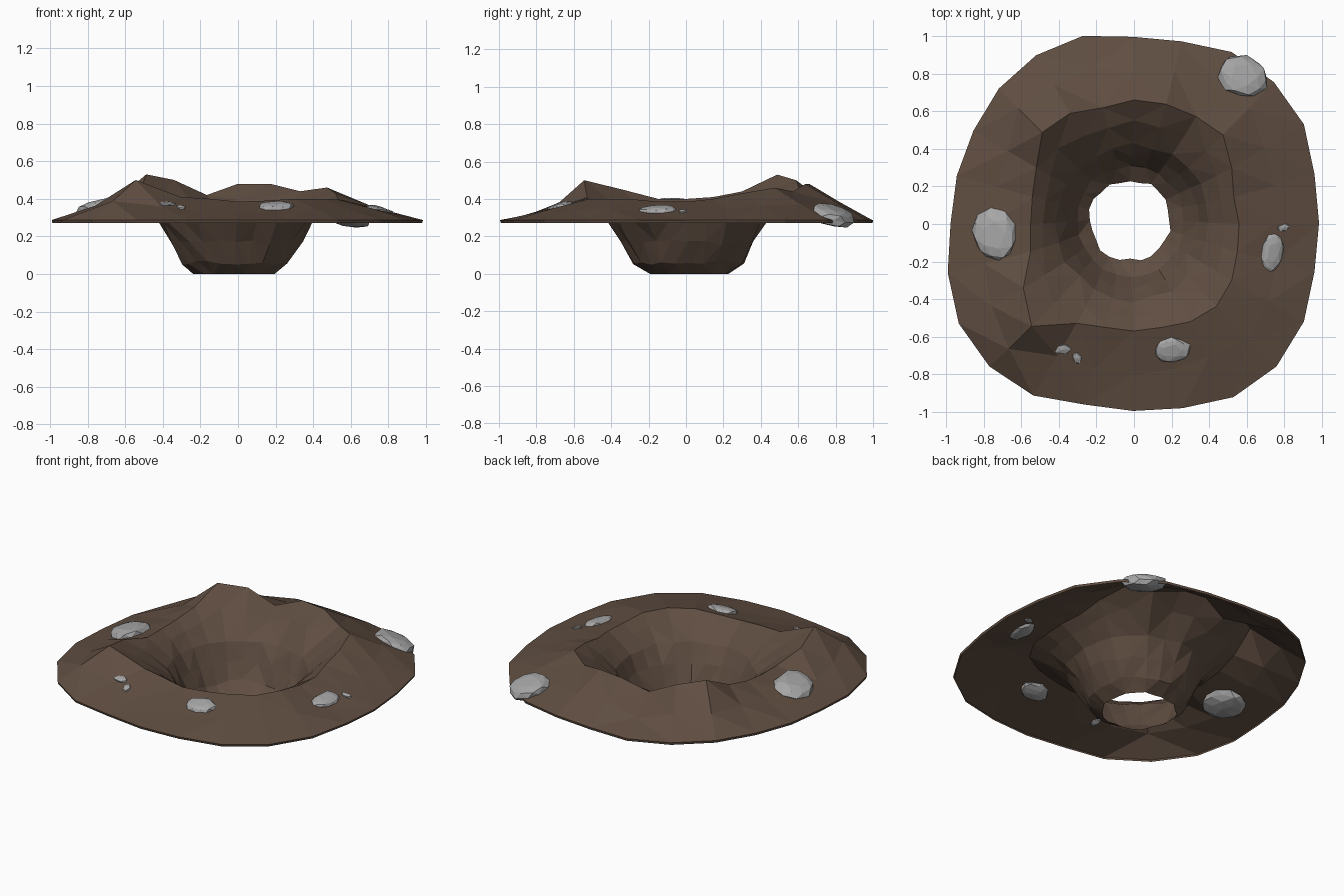
import bpy
import bmesh
import random
from math import sin, cos, tau
from mathutils import Vector
from mathutils.bvhtree import BVHTree

random.seed(4)

default_cube = bpy.data.objects.get("Cube")
if default_cube:
    bpy.data.objects.remove(default_cube, do_unlink=True)


def make_material(name, colour):
    material = bpy.data.materials.new(name)
    material.use_nodes = True
    material.diffuse_color = (*colour, 1)
    shader = material.node_tree.nodes["Principled BSDF"]
    shader.inputs["Base Color"].default_value = (*colour, 1)
    shader.inputs["Roughness"].default_value = 0.9
    return material


def add_object(name, bm, material):
    mesh = bpy.data.meshes.new(name)
    bm.to_mesh(mesh)
    mesh.materials.append(material)
    obj = bpy.data.objects.new(name, mesh)
    bpy.context.scene.collection.objects.link(obj)
    return obj


def jitter(amount):
    return random.uniform(-amount, amount)


soil = make_material("brown soil", (0.115, 0.075, 0.053))
stone = make_material("grey stone", (0.38, 0.38, 0.38))

# Rim outline, crest distance and crest height, one value per 15 degrees from +x
RIM_RADIUS = [0.99, 1.0, 1.05, 1.06, 1.05, 1.0, 0.99, 1.03, 1.03, 1.01, 0.98, 0.97,
              0.97, 1.02, 1.07, 1.08, 1.06, 1.0, 1.0, 1.02, 1.07, 1.08, 1.05, 1.0]
CREST_RADIUS = [0.56, 0.55, 0.6, 0.67, 0.66, 0.66, 0.66, 0.64, 0.68, 0.69, 0.6, 0.56,
                0.55, 0.57, 0.68, 0.77, 0.61, 0.57, 0.57, 0.57, 0.6, 0.62, 0.6, 0.57]
CREST_HEIGHT = [0.385, 0.4, 0.43, 0.46, 0.44, 0.48, 0.48, 0.42, 0.5, 0.53, 0.44, 0.41,
                0.4, 0.4, 0.45, 0.5, 0.41, 0.4, 0.385, 0.39, 0.4, 0.4, 0.4, 0.385]
SIDES = len(RIM_RADIUS)


def column(i):
    """Points of one radial slice, from the bottom of the pit to the outer lip."""
    rim, crest, top = RIM_RADIUS[i], CREST_RADIUS[i], CREST_HEIGHT[i]
    throat = 0.41 + jitter(0.015)
    slope = 0.5 + jitter(0.06)
    inner = 0.55 + jitter(0.06)
    profile = [
        (0.215 + jitter(0.012), 0),
        (0.29 + jitter(0.012), 0.06 + jitter(0.012)),
        (0.35 + jitter(0.01), 0.165 + jitter(0.015)),
        (throat, 0.275),
        (throat + (crest - throat) * inner, 0.275 + (top - 0.275) * 0.6),
        (crest, top),
        (crest + (rim - crest) * slope, top + (0.288 - top) * slope + jitter(0.008)),
        (rim, 0.287),
        (rim - 0.004, 0.272),
    ]
    angle = tau * i / SIDES
    points = []
    for radius, height in profile:
        # the pit sits slightly off the centre of the mound
        shift = 0.02 * max(0, 1 - height / 0.4)
        points.append(Vector((radius * cos(angle) - shift, radius * sin(angle) + shift, height)))
    return points


# Crater: open sheet of faceted earth
crater = bmesh.new()
columns = [[crater.verts.new(p) for p in column(i)] for i in range(SIDES)]
for i in range(SIDES):
    a, b = columns[i], columns[(i + 1) % SIDES]
    for k in range(len(a) - 1):
        crater.faces.new((a[k], a[k + 1], b[k + 1], b[k]))
bmesh.ops.triangulate(crater, faces=crater.faces[:], quad_method='BEAUTY')
crater.normal_update()
ground = BVHTree.FromBMesh(crater)
add_object("crater_earth", crater, soil)
crater.free()


# Stones: faceted lumps half sunk into the slope
def add_stone(name, x, y, size, turn=0, detail=2):
    hit, normal, _, _ = ground.ray_cast(Vector((x, y, 2)), Vector((0, 0, -1)))
    bm = bmesh.new()
    bmesh.ops.create_icosphere(bm, subdivisions=detail, radius=1)
    tilt = Vector((0, 0, 1)).rotation_difference(normal)
    for v in bm.verts:
        p = v.co * (1 + jitter(0.09))
        p.z = min(p.z, 0.75)
        p = Vector((p.x * size[0], p.y * size[1], p.z * size[2]))
        p = Vector((p.x * cos(turn) - p.y * sin(turn), p.x * sin(turn) + p.y * cos(turn), p.z))
        v.co = hit + tilt @ p
    add_object(name, bm, stone)
    bm.free()


add_stone("boulder_back", 0.58, 0.785, (0.14, 0.115, 0.055), -0.2)
add_stone("boulder_right", -0.74, -0.06, (0.12, 0.14, 0.05), 0.15)
add_stone("rock_front", 0.205, -0.67, (0.1, 0.065, 0.03), 0.1)
add_stone("rock_left", 0.735, -0.15, (0.058, 0.105, 0.03), -0.15)
add_stone("pebble_left", 0.795, -0.02, (0.037, 0.022, 0.015), 0.2, 1)
add_stone("pebble_front_large", -0.38, -0.665, (0.05, 0.028, 0.018), 0, 1)
add_stone("pebble_front_small", -0.303, -0.713, (0.025, 0.037, 0.016), 0.3, 1)
